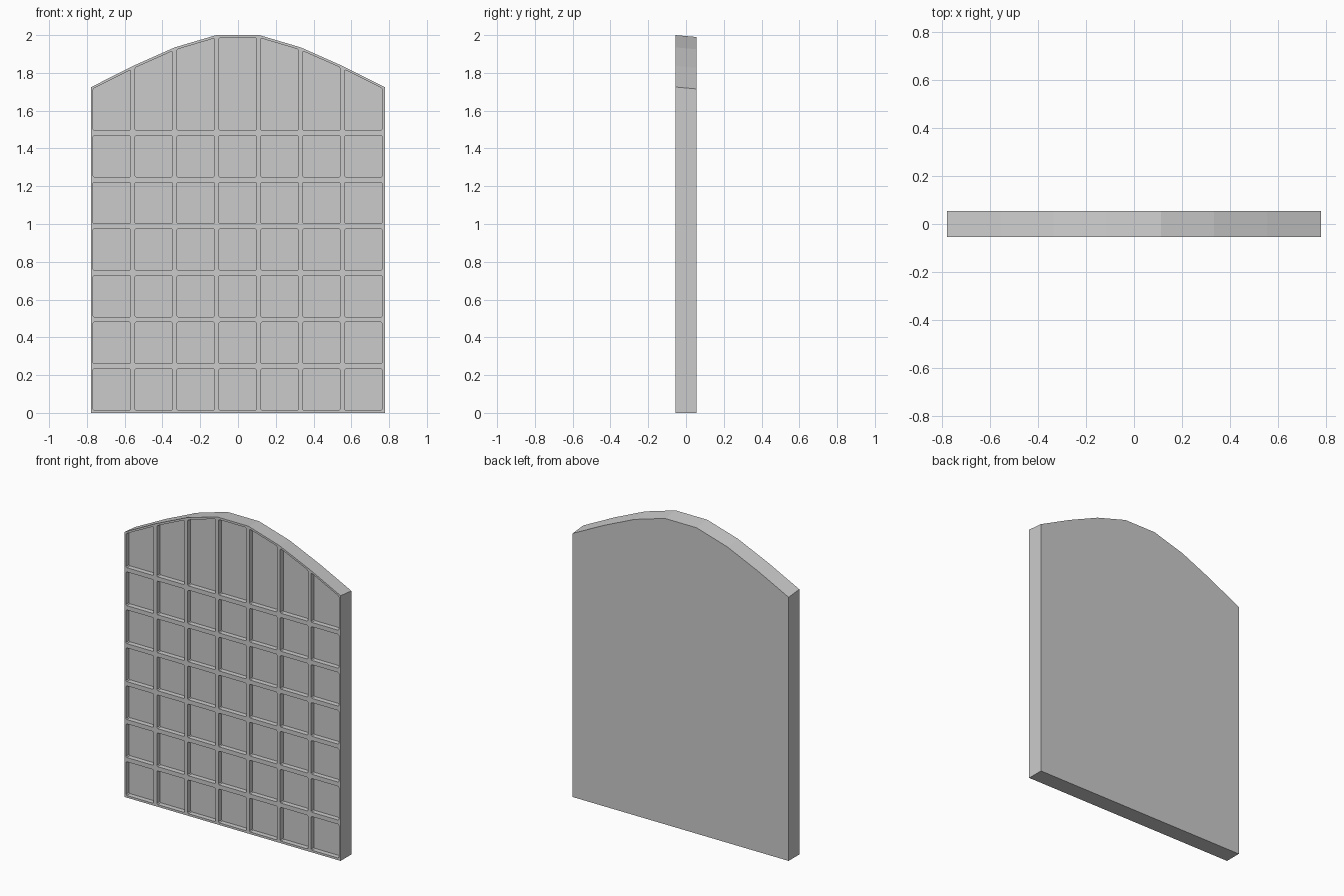
import bpy, bmesh
from mathutils import Vector

if "Cube" in bpy.data.objects:
    bpy.data.objects.remove(bpy.data.objects["Cube"])

HALF_W, HALF_D = 0.777, 0.055
FLOOR_Y = -0.023          # bottom of the recessed cells
ARCH = [(-HALF_W, 1.725), (-0.555, 1.837), (-0.335, 1.935), (-0.115, 2.0),
        (0.113, 2.0), (0.332, 1.935), (0.553, 1.837), (HALF_W, 1.725)]


def arch_z(x):
    for (x0, z0), (x1, z1) in zip(ARCH, ARCH[1:]):
        if x <= x1:
            return z0 + (z1 - z0) * (x - x0) / (x1 - x0)
    return ARCH[-1][1]


def add_prism(bm, pts, y0, y1, drop=0.0):
    """Prism of an x-z outline; points above the base sink by drop at y1."""
    front = [bm.verts.new((x, y0, z)) for x, z in pts]
    back = [bm.verts.new((x, y1, z - (drop if z > 0 else 0))) for x, z in pts]
    bm.faces.new(front)
    bm.faces.new(back[::-1])
    n = len(pts)
    for i in range(n):
        j = (i + 1) % n
        bm.faces.new((front[j], front[i], back[i], back[j]))


def clip_corners(pts, c):
    out = []
    for i, p in enumerate(pts):
        p = Vector(p)
        for q in (pts[i - 1], pts[(i + 1) % len(pts)]):
            out.append(p + (Vector(q) - p).normalized() * c)
    return out


def make_object(name, bm):
    bmesh.ops.recalc_face_normals(bm, faces=bm.faces)
    me = bpy.data.meshes.new(name)
    bm.to_mesh(me)
    bm.free()
    ob = bpy.data.objects.new(name, me)
    bpy.context.collection.objects.link(ob)
    return ob


# Arched slab, top slightly lower at the back
bm = bmesh.new()
add_prism(bm, [(-HALF_W, 0), (HALF_W, 0)] + ARCH[::-1], -HALF_D, HALF_D, 0.01)
panel = make_object("arched_lattice_panel", bm)

# Grid of recessed cells; the top row follows the arch
bm = bmesh.new()
for col in range(7):
    xc = -0.668 + 0.222 * col
    x0, x1 = xc - 0.1, xc + 0.1
    for row in range(7):
        z0 = 0.014 + 0.247 * row
        top = row == 6
        za = arch_z(x0) - 0.014 if top else z0 + 0.219
        zb = arch_z(x1) - 0.014 if top else z0 + 0.219
        cell = clip_corners([(x0, z0), (x1, z0), (x1, zb), (x0, za)], 0.006)
        add_prism(bm, cell, -0.1, FLOOR_Y)
cutter = make_object("cell_cutter", bm)

# Carve the cells and discard the cutter
mod = panel.modifiers.new("cells", 'BOOLEAN')
mod.operation = 'DIFFERENCE'
mod.solver = 'EXACT'
mod.object = cutter
cutter.hide_render = True
bpy.context.view_layer.objects.active = panel
bpy.ops.object.modifier_apply(modifier=mod.name)
bpy.data.objects.remove(cutter)
